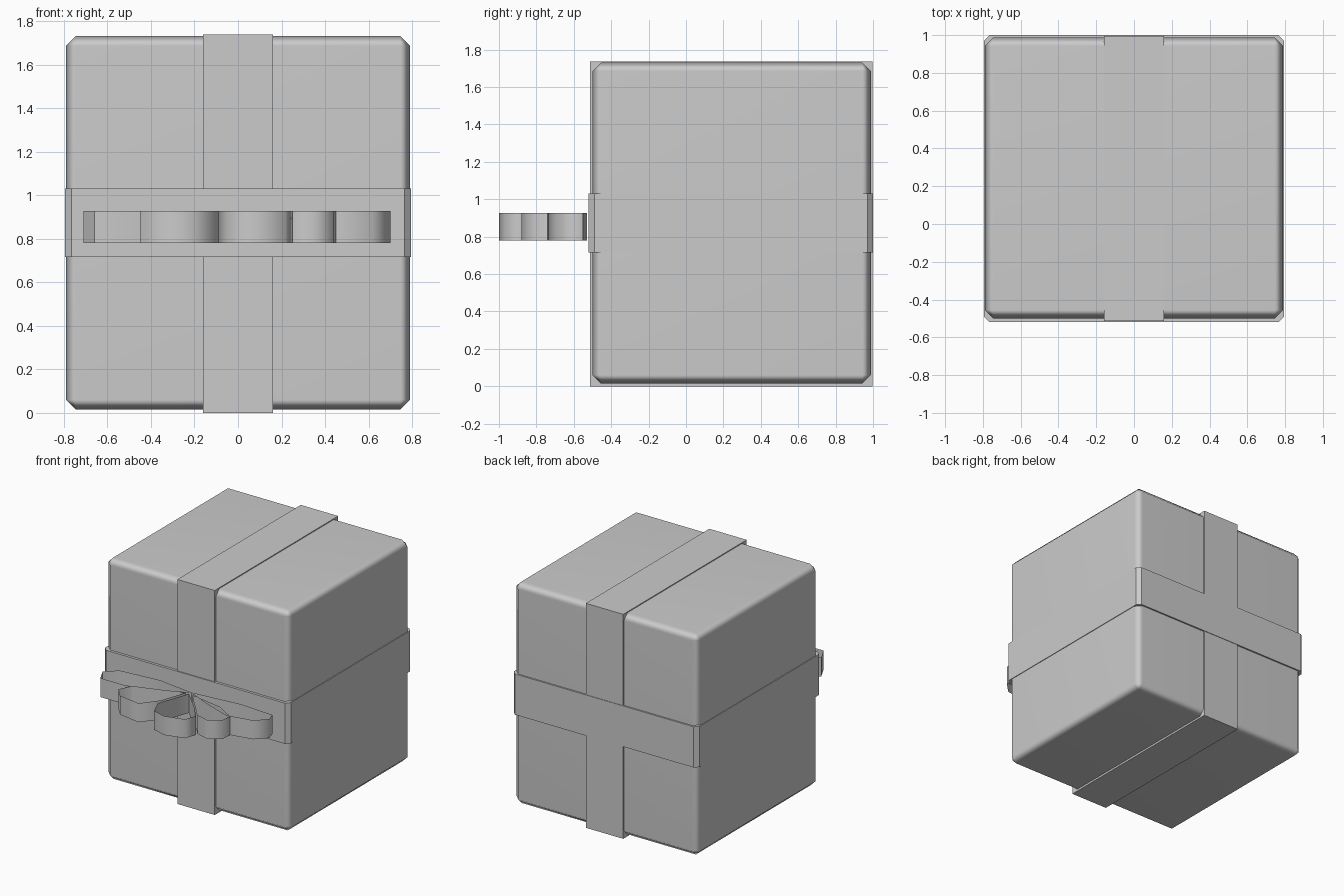
import bpy, bmesh

if "Cube" in bpy.data.objects:
    bpy.data.objects.remove(bpy.data.objects["Cube"])


def block(name, lo, hi, bevel=0.0, vertical_only=False):
    """Box between two corners, optionally with bevelled edges."""
    bm = bmesh.new()
    bmesh.ops.create_cube(bm, size=1.0)
    for v in bm.verts:
        v.co = [l + (c + 0.5) * (h - l) for c, l, h in zip(v.co, lo, hi)]
    if bevel:
        edges = [e for e in bm.edges if not vertical_only
                 or abs(e.verts[0].co.z - e.verts[1].co.z) > 0.01]
        bmesh.ops.bevel(bm, geom=edges, offset=bevel, segments=1,
                        affect='EDGES', profile=0.5)
    return finish(name, bm)


def loop_strip(name, points, z0, z1):
    """Closed, paper-thin ribbon loop standing between two heights."""
    bm = bmesh.new()
    low = [bm.verts.new((x, y, z0)) for x, y in points]
    high = [bm.verts.new((x, y, z1)) for x, y in points]
    n = len(points)
    for i in range(n):
        j = (i + 1) % n
        bm.faces.new((low[i], low[j], high[j], high[i]))
    return finish(name, bm)


def finish(name, bm):
    bmesh.ops.recalc_face_normals(bm, faces=bm.faces)
    mesh = bpy.data.meshes.new(name)
    bm.to_mesh(mesh)
    bm.free()
    obj = bpy.data.objects.new(name, mesh)
    bpy.context.collection.objects.link(obj)
    return obj


def smooth(obj, angle):
    bpy.ops.object.select_all(action='DESELECT')
    obj.select_set(True)
    bpy.context.view_layer.objects.active = obj
    bpy.ops.object.shade_smooth_by_angle(angle=angle)


# Gift box with softened edges
box = block("gift_box", (-0.79, -0.50, 0.015), (0.79, 0.988, 1.73), 0.045)
smooth(box, 0.9)
weighted = box.modifiers.new("even_shading", 'WEIGHTED_NORMAL')
weighted.keep_sharp = True

# Ribbons wrapped around the box
block("vertical_ribbon", (-0.16, -0.513, 0.0), (0.16, 0.996, 1.737))
block("horizontal_ribbon", (-0.795, -0.52, 0.715), (0.795, 1.0, 1.03),
      0.03, vertical_only=True)

# Bow: five loops fanning out from the front of the ribbon
petals = {
    "bow_loop_far_left": [(0, -0.57), (-0.3, -0.53), (-0.62, -0.56), (-0.71, -0.64),
                          (-0.66, -0.74), (-0.45, -0.74), (-0.2, -0.66)],
    "bow_loop_left": [(-0.03, -0.6), (-0.4, -0.72), (-0.45, -0.82), (-0.38, -0.9),
                      (-0.2, -0.93), (-0.1, -0.8)],
    "bow_loop_middle": [(0, -0.6), (-0.09, -0.85), (-0.04, -0.97), (0.07, -1.0),
                        (0.22, -0.96), (0.25, -0.87), (0.15, -0.75)],
    "bow_loop_right": [(0.03, -0.6), (0.25, -0.85), (0.35, -0.88), (0.44, -0.82),
                       (0.45, -0.74), (0.3, -0.65)],
    "bow_loop_far_right": [(0, -0.57), (0.2, -0.66), (0.42, -0.74), (0.62, -0.7),
                           (0.70, -0.62), (0.68, -0.55), (0.4, -0.53)],
}
for name, points in petals.items():
    smooth(loop_strip(name, points, 0.78, 0.927), 1.1)
